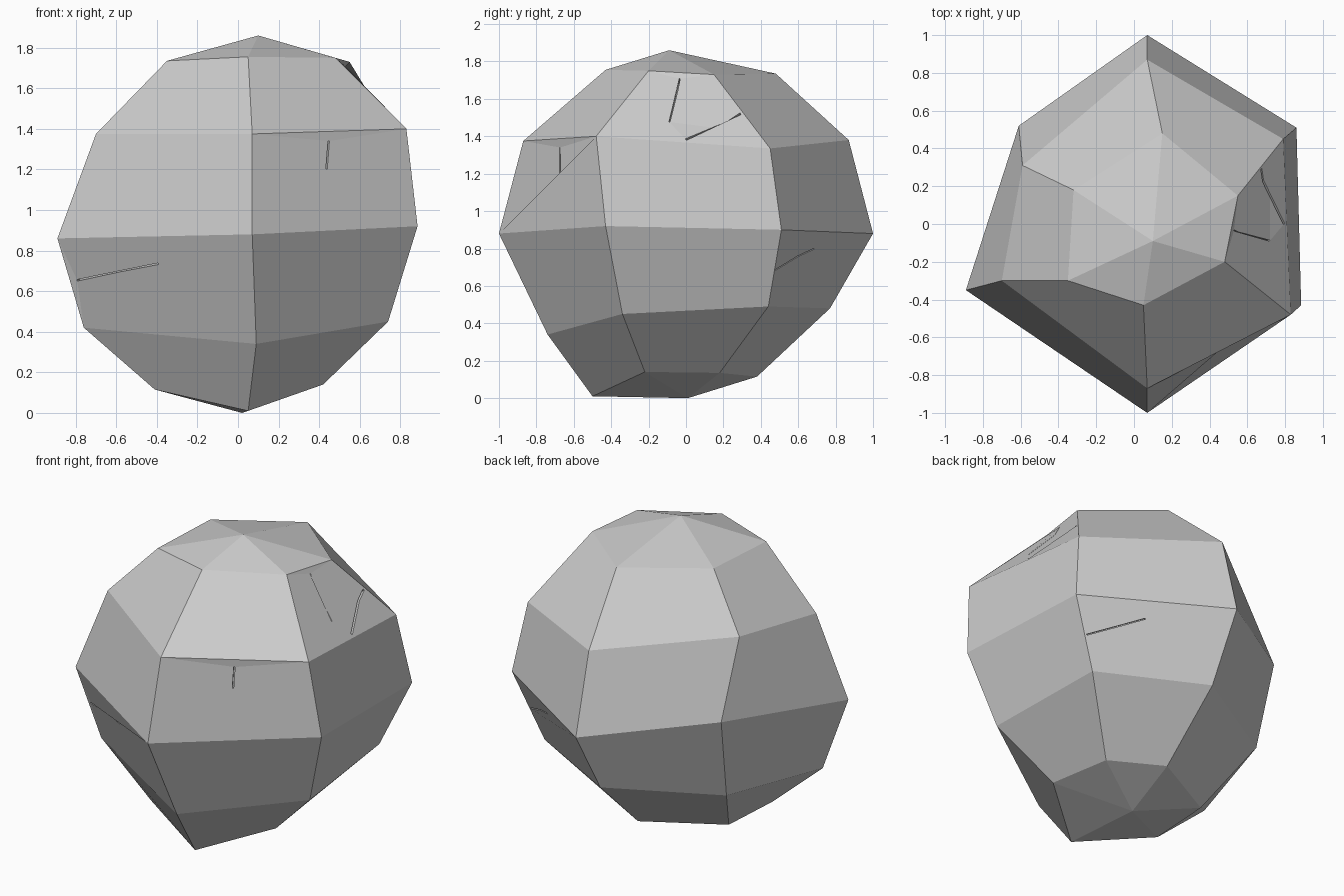
import bpy, bmesh
from mathutils import Vector, Matrix
from mathutils.bvhtree import BVHTree

if "Cube" in bpy.data.objects:
    bpy.data.objects.remove(bpy.data.objects["Cube"])

# Irregular rock: five rings of six corners, from top down.
# Order in a ring: front, front right, back right, back, back left, front left
RINGS = [
    [(.05, -.43, 1.755), (.48, -.20, 1.75), (.55, .15, 1.73),
     (.15, .48, 1.735), (-.32, .18, 1.74), (-.35, -.30, 1.735)],
    [(.07, -.87, 1.375), (.83, -.48, 1.40), (.79, .45, 1.335),
     (.07, .87, 1.38), (-.59, .31, 1.43), (-.70, -.30, 1.375)],
    [(.07, -1.0, .88), (.885, -.43, .92), (.86, .51, .90),
     (.07, 1.0, .88), (-.61, .52, .975), (-.89, -.35, .86)],
    [(.09, -.74, .34), (.74, -.34, .45), (.68, .44, .49),
     (.06, .77, .48), (-.57, .41, .46), (-.76, -.28, .42)],
    [(.05, -.50, .01), (.42, -.22, .14), (.36, .18, .135),
     (.07, .38, .115), (-.39, .13, .12), (-.41, -.28, .115)],
]
TOP, BOTTOM = (.10, -.09, 1.86), (.02, .01, 0)

bm = bmesh.new()
rings = [[bm.verts.new(p) for p in ring] for ring in RINGS]
top, bottom = bm.verts.new(TOP), bm.verts.new(BOTTOM)
for i in range(6):
    j = (i + 1) % 6
    bm.faces.new((top, rings[0][i], rings[0][j]))
    for up, low in zip(rings, rings[1:]):
        bm.faces.new((up[i], low[i], low[j], up[j]))
    bm.faces.new((bottom, rings[-1][j], rings[-1][i]))
bmesh.ops.recalc_face_normals(bm, faces=bm.faces)
surface = BVHTree.FromBMesh(bm)
mesh = bpy.data.meshes.new("rock")
bm.to_mesh(mesh)
bm.free()
rock = bpy.data.objects.new("rock", mesh)
bpy.context.collection.objects.link(rock)

# Hairline cracks: thin blades cut into the faces
CRACKS = [
    ((.51, -.03, 1.70), (.70, -.09, 1.46), .006),
    ((.79, 0, 1.38), (.69, .29, 1.53), .012),
    ((-.80, -.35, .65), (-.40, -.63, .73), .008),
    ((.75, .47, .69), (.50, .70, .79), .006),
    ((.45, -.68, 1.34), (.45, -.70, 1.20), .008),
]
cutter_mesh = bpy.data.meshes.new("crack_cutter")
cutter = bpy.data.objects.new("crack_cutter", cutter_mesh)
bpy.context.collection.objects.link(cutter)
bm = bmesh.new()
for a, b, width in CRACKS:
    a, b = (surface.find_nearest(Vector(p))[0] for p in (a, b))
    mid, normal = surface.find_nearest((a + b) / 2)[:2]
    along = (b - a).normalized()
    side = normal.cross(along).normalized()
    depth = along.cross(side)
    basis = Matrix((along, side, depth)).transposed().to_4x4()
    scale = Matrix.Diagonal(((b - a).length, width, .06, 1))
    bmesh.ops.create_cube(bm, size=1, matrix=Matrix.Translation(mid) @ basis @ scale)
bmesh.ops.recalc_face_normals(bm, faces=bm.faces)
bm.to_mesh(cutter_mesh)
bm.free()
cutter.hide_render = True
cutter.hide_viewport = True

cut = rock.modifiers.new("cracks", 'BOOLEAN')
cut.operation = 'DIFFERENCE'
cut.solver = 'EXACT'
cut.object = cutter
